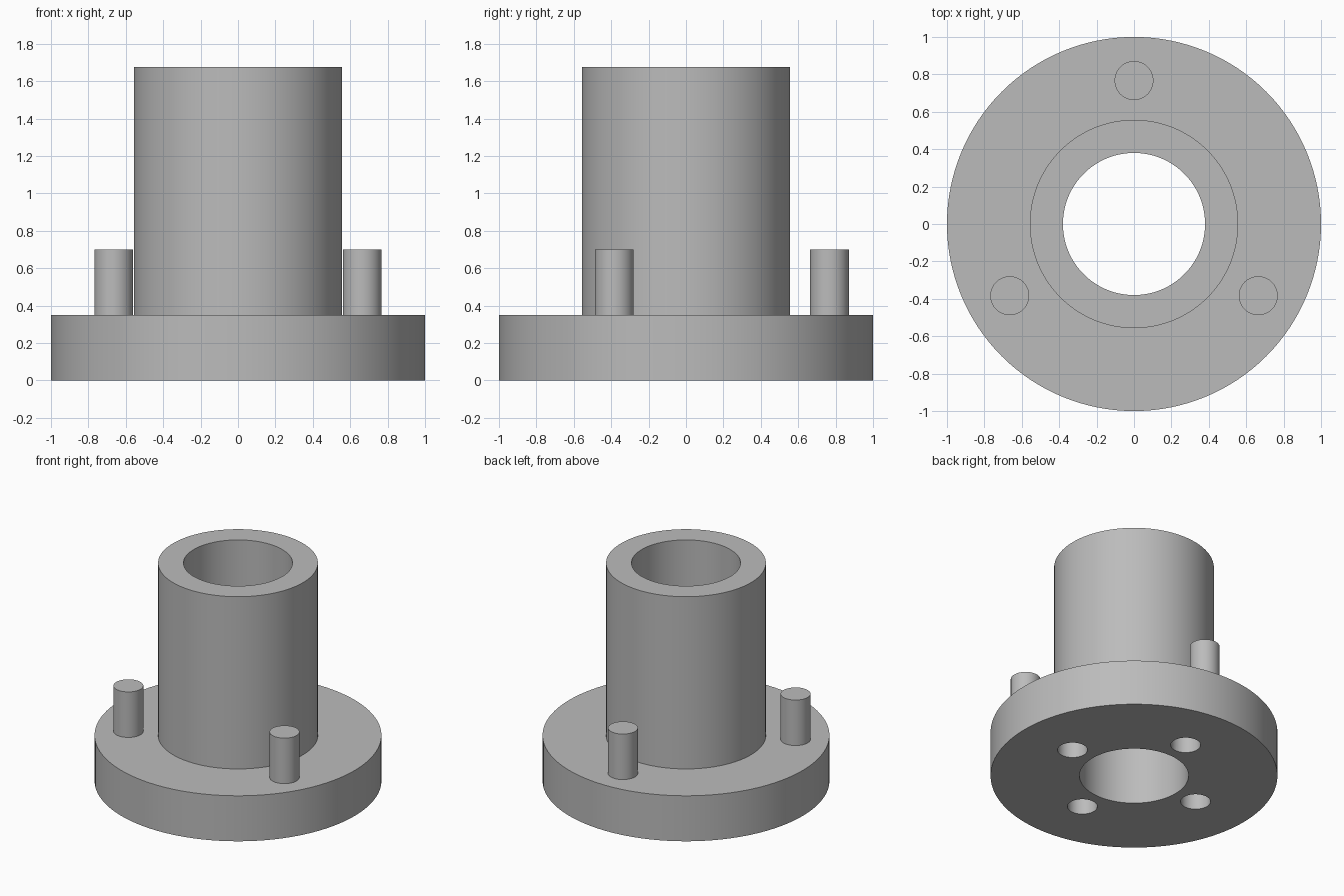
import bpy
import bmesh
import math
from mathutils import Matrix, Vector

cube = bpy.data.objects.get("Cube")
if cube:
    bpy.data.objects.remove(cube, do_unlink=True)

FLANGE_R, FLANGE_H = 1.0, 0.35
TUBE_R, BORE_R, TUBE_TOP = 0.557, 0.38, 1.675
PEG_R, PEG_TOP, PEG_RING = 0.104, 0.7, 0.767
HOLE_RING, HOLE_DEPTH = 0.56, 0.2

grey = bpy.data.materials.new("plain grey")
grey.use_nodes = True
grey.diffuse_color = (0.5, 0.5, 0.5, 1)
grey.node_tree.nodes["Principled BSDF"].inputs["Base Color"].default_value = (0.5, 0.5, 0.5, 1)


def add_object(name, bm):
    mesh = bpy.data.meshes.new(name)
    bmesh.ops.recalc_face_normals(bm, faces=bm.faces)
    bm.to_mesh(mesh)
    bm.free()
    mesh.materials.append(grey)
    obj = bpy.data.objects.new(name, mesh)
    bpy.context.collection.objects.link(obj)
    return obj


def cylinder_ring(bm, count, start, ring, radius, bottom, top):
    """Upright cylinders spaced evenly around the z axis."""
    for i in range(count):
        angle = start + i * math.tau / count
        place = Vector((ring * math.cos(angle), ring * math.sin(angle), (bottom + top) / 2))
        bmesh.ops.create_cone(bm, cap_ends=True, segments=64, radius1=radius, radius2=radius,
                              depth=top - bottom, matrix=Matrix.Translation(place))


def smooth(obj):
    bpy.ops.object.select_all(action="DESELECT")
    obj.select_set(True)
    bpy.context.view_layer.objects.active = obj
    bpy.ops.object.shade_smooth_by_angle(angle=math.radians(30))


# Flange and tube, turned as one body around the bore
bm = bmesh.new()
profile = [(BORE_R, 0), (FLANGE_R, 0), (FLANGE_R, FLANGE_H),
           (TUBE_R, FLANGE_H), (TUBE_R, TUBE_TOP), (BORE_R, TUBE_TOP)]
verts = [bm.verts.new((r, 0, z)) for r, z in profile]
edges = [bm.edges.new((v, verts[i - 1])) for i, v in enumerate(verts)]
bmesh.ops.spin(bm, geom=verts + edges, cent=(0, 0, 0), axis=(0, 0, 1),
               angle=math.tau, steps=128, use_merge=True)
bmesh.ops.remove_doubles(bm, verts=bm.verts, dist=0.0001)
body = add_object("flanged_tube", bm)

# Four blind holes in the underside
bm = bmesh.new()
cylinder_ring(bm, 4, 0, HOLE_RING, PEG_R, -0.1, HOLE_DEPTH)
cutter = add_object("hole_cutter", bm)
cutter.hide_render = True
cut = body.modifiers.new("blind holes", "BOOLEAN")
cut.operation = "DIFFERENCE"
cut.solver = "EXACT"
cut.object = cutter
bpy.context.view_layer.objects.active = body
bpy.ops.object.modifier_apply(modifier=cut.name)
bpy.data.objects.remove(cutter, do_unlink=True)
smooth(body)

# Three pegs standing on the flange
bm = bmesh.new()
cylinder_ring(bm, 3, math.pi / 2, PEG_RING, PEG_R, FLANGE_H, PEG_TOP)
smooth(add_object("flange_pegs", bm))
